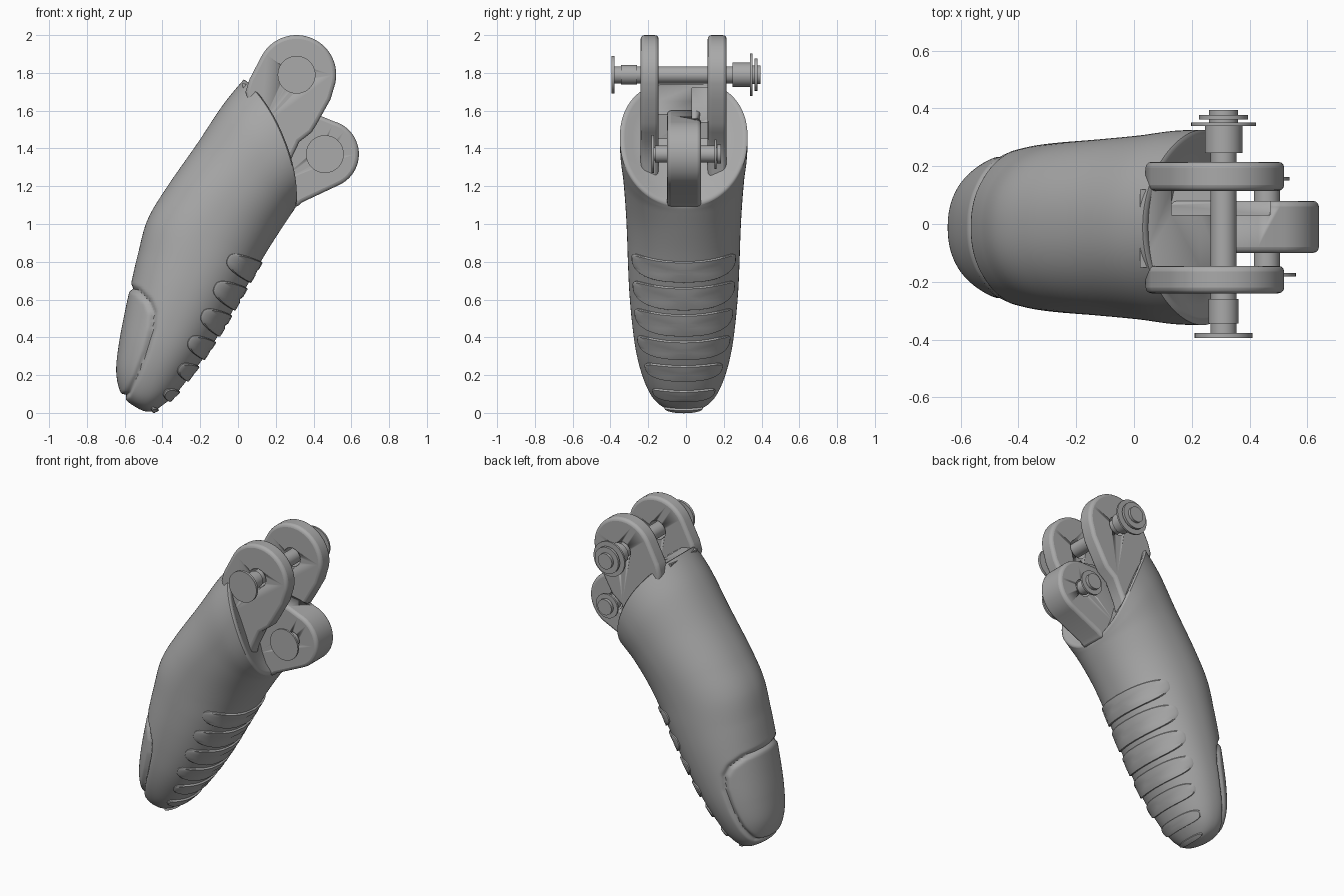
import bpy, bmesh
from math import sin, cos, pi, radians, exp, copysign
from mathutils import Vector
from mathutils.geometry import intersect_point_line

if "Cube" in bpy.data.objects:
    bpy.data.objects.remove(bpy.data.objects["Cube"])

grey = bpy.data.materials.new("plain grey")
grey.use_nodes = True
colour = (0.4, 0.4, 0.4, 1)
grey.diffuse_color = colour
grey.node_tree.nodes["Principled BSDF"].inputs["Base Color"].default_value = colour

MID_Y = -0.012


def make(name, bm, angle=35):
    bmesh.ops.recalc_face_normals(bm, faces=bm.faces)
    mesh = bpy.data.meshes.new(name)
    bm.to_mesh(mesh)
    bm.free()
    mesh.materials.append(grey)
    ob = bpy.data.objects.new(name, mesh)
    bpy.context.collection.objects.link(ob)
    bpy.ops.object.select_all(action="DESELECT")
    ob.select_set(True)
    bpy.context.view_layer.objects.active = ob
    bpy.ops.object.shade_smooth_by_angle(angle=radians(angle))
    return ob


# Body sections: pad side x, z; nail side x, z; half width; end bulge
STATIONS = [
    (-.49, .008, -.50, .01, .004, 0),
    (-.45, .01, -.54, .03, .08, 0),
    (-.40, .04, -.595, .07, .14, 0),
    (-.33, .10, -.63, .13, .185, 0),
    (-.25, .20, -.645, .23, .225, 0),
    (-.17, .31, -.63, .37, .255, 0),
    (-.08, .45, -.60, .53, .275, 0),
    (0, .59, -.565, .69, .288, 0),
    (.08, .73, -.53, .84, .295, 0),
    (.15, .85, -.48, 1.02, .30, 0),
    (.22, .96, -.38, 1.19, .307, 0),
    (.28, 1.05, -.22, 1.42, .32, .02),
    (.30, 1.08, -.08, 1.63, .335, .045),
    (.305, 1.09, .03, 1.765, .338, .075)]


def station(u):
    """Smoothly interpolated section values."""
    last = len(STATIONS) - 1
    i = max(0, min(last - 1, int(u)))
    t = u - i
    a, b, c, d = (STATIONS[max(0, min(last, i + k))] for k in (-1, 0, 1, 2))
    return [.5 * (2*q + (r-p)*t + (2*p-5*q+4*r-s)*t*t + (3*q-p-3*r+s)*t**3)
            for p, q, r, s in zip(a, b, c, d)]


def surface(u, a):
    rx, rz, lx, lz, hw, bow = station(u)
    c, s = cos(a), sin(a)
    c, s = copysign(abs(c) ** .92, c), copysign(abs(s) ** .92, s)
    push = bow * s * s
    return Vector(((rx + lx + (rx - lx) * c) / 2 + push * .93, MID_Y + hw * s,
                   (rz + lz + (rz - lz) * c) / 2 + push * .37))


def outward(u, a):
    du = surface(u + .05, a) - surface(u - .05, a)
    da = surface(u, a + .03) - surface(u, a - .03)
    return da.cross(du).normalized()


# Fingertip body with a groove outlining the nail
NAIL = [Vector((x, 0, z)) for x, z in (
    (-.60, .675), (-.53, .645), (-.475, .59), (-.45, .53), (-.455, .44),
    (-.49, .32), (-.54, .19), (-.585, .10), (-.63, .07))]


def groove(p):
    q = Vector((p.x, 0, p.z))
    best = 1
    for a, b in zip(NAIL, NAIL[1:]):
        hit, t = intersect_point_line(q, a, b)
        best = min(best, (q - a.lerp(b, max(0, min(1, t)))).length)
    return .018 * exp(-(best / .013) ** 2)


AROUND, ALONG = 144, 170
bm = bmesh.new()
rings = []
for j in range(ALONG + 1):
    u = (len(STATIONS) - 1) * j / ALONG
    ring = []
    for i in range(AROUND):
        a = 2 * pi * (i + .5) / AROUND
        p = surface(u, a)
        if p.x < -.4 and p.z < .75 and j > 3:
            p -= outward(u, a) * groove(p)
        ring.append(bm.verts.new(p))
    rings.append(ring)
centre = Vector((.2, MID_Y, 1.42))
rim = [v.co.copy() for v in rings[-1]]
for scale, sink in ((.97, -.008), (.92, -.006), (.8, .012), (.6, .02), (.2, .02)):
    shift = Vector((-.93, 0, -.37)) * sink
    rings.append([bm.verts.new(centre + (p - centre) * scale + shift) for p in rim])
for lo, hi in zip(rings, rings[1:]):
    for i in range(AROUND):
        k = (i + 1) % AROUND
        bm.faces.new((lo[i], lo[k], hi[k], hi[i]))
bm.faces.new(rings[0])
bm.faces.new(rings[-1])
make("fingertip_body", bm, 50)


# Raised grip pads wrapped round the underside
def grip_pad(n, u0, half_u, half_a, smile):
    bm = bmesh.new()
    prev, count = None, 64
    for r, lift in ((.25, .012), (.5, .012), (.75, .012), (.95, .012), (1, .007), (1, -.02)):
        ring = []
        for i in range(count):
            t = 2 * pi * i / count
            c, s = cos(t), sin(t)
            a = half_a * r * copysign(abs(c) ** .6, c)
            u = u0 + half_u * r * copysign(abs(s) ** .7, s) + smile * a * a
            ring.append(bm.verts.new(surface(u, a) + outward(u, a) * lift))
        if prev:
            for i in range(count):
                k = (i + 1) % count
                bm.faces.new((prev[i], prev[k], ring[k], ring[i]))
        else:
            bm.faces.new(ring)
        prev = ring
    make(f"grip_pad_{n}", bm)


for n, (u0, half_u) in enumerate(((1.25, .3), (2.85, .36), (4.1, .38), (5.15, .36),
                                  (6.1, .4), (7.1, .42), (8.15, .43))):
    grip_pad(n + 1, u0, half_u, 1.0 if n < 3 else 1.12, .22)


# Flat profiles extruded across y
def arc(cx, cz, r, start, end, steps=28):
    return [(cx + r * cos(radians(start + (end - start) * i / steps)),
             cz + r * sin(radians(start + (end - start) * i / steps)))
            for i in range(steps + 1)]


def plate(name, outline, y0, y1, bevel, cutters=()):
    bm = bmesh.new()
    face = bm.faces.new([bm.verts.new((x, y0, z)) for x, z in outline])
    out = bmesh.ops.extrude_face_region(bm, geom=[face])
    verts = [g for g in out["geom"] if isinstance(g, bmesh.types.BMVert)]
    bmesh.ops.translate(bm, verts=verts, vec=(0, y1 - y0, 0))
    ob = make(name, bm)
    if bevel:
        mod = ob.modifiers.new("rounding", "BEVEL")
        mod.width, mod.segments, mod.limit_method = bevel, 3, "ANGLE"
        mod.angle_limit = radians(40)
    for cutter in cutters:
        mod = ob.modifiers.new("cut", "BOOLEAN")
        mod.object, mod.operation, mod.solver = cutter, "DIFFERENCE", "EXACT"
    return ob


def cutter(name, outline, y0, y1):
    ob = plate(name, outline, y0, y1, 0)
    ob.hide_render = True
    ob.hide_set(True)
    return ob


UPPER, LOWER = (.31, 1.79), (.46, 1.37)
upper_hole = cutter("upper_hole_cutter", arc(*UPPER, .06, 0, 350, 35), -.5, .5)
lower_hole = cutter("lower_hole_cutter", arc(*LOWER, .055, 0, 350, 35), -.5, .5)
notch = cutter("notch_cutter", [(.13, 1.54), (.47, 1.54), (.47, 1.8), (.13, 1.8)], .032, .13)

ARM = arc(*UPPER, .21, -12, 152) + [
    (.06, 1.765), (.04, 1.7), (.1, 1.5), (.24, 1.22), (.27, 1.32), (.325, 1.435),
    (.39, 1.485), (.42, 1.535), (.49, 1.66)]
plate("right_hinge_arm", ARM, -.24, -.145, .02, [upper_hole])
plate("left_hinge_arm", ARM, .115, .215, .02, [upper_hole])

TONGUE = arc(*LOWER, .18, -66, 75) + [
    (.43, 1.575), (.3, 1.6), (.12, 1.6), (.18, 1.2), (.305, 1.085), (.34, 1.115)]
plate("centre_tongue", TONGUE, -.1, .08, .02, [lower_hole, notch])
plate("slot_floor", [(.02, 1.745), (.13, 1.725), (.23, 1.65), (.3, 1.58), (.28, 1.45), (.1, 1.5)],
      -.15, .12, 0, [notch])


# Pins, heads and clips turned about y
def turned(name, at, steps):
    bm = bmesh.new()
    for r, y0, y1 in steps:
        loops = [[bm.verts.new((x, y, z)) for x, z in arc(*at, r, 0, 352.5, 47)]
                 for y in (y0, y1)]
        for loop in loops:
            bm.faces.new(loop)
        for i in range(48):
            k = (i + 1) % 48
            bm.faces.new((loops[0][i], loops[0][k], loops[1][k], loops[1][i]))
    make(name, bm)


turned("upper_pin", UPPER, [(.1, -.395, -.378), (.045, -.38, .25), (.052, -.345, -.26),
                            (.065, .245, .34), (.05, .34, .395)])
turned("upper_washer", UPPER, [(.112, .34, .352)])
turned("upper_clip", UPPER, [(.085, .362, .378)])
turned("lower_pin", LOWER, [(.1, -.182, -.17), (.034, -.175, .18), (.045, -.165, -.085),
                            (.045, .075, .15)])
turned("lower_clip", LOWER, [(.078, .15, .162), (.05, .165, .185)])
